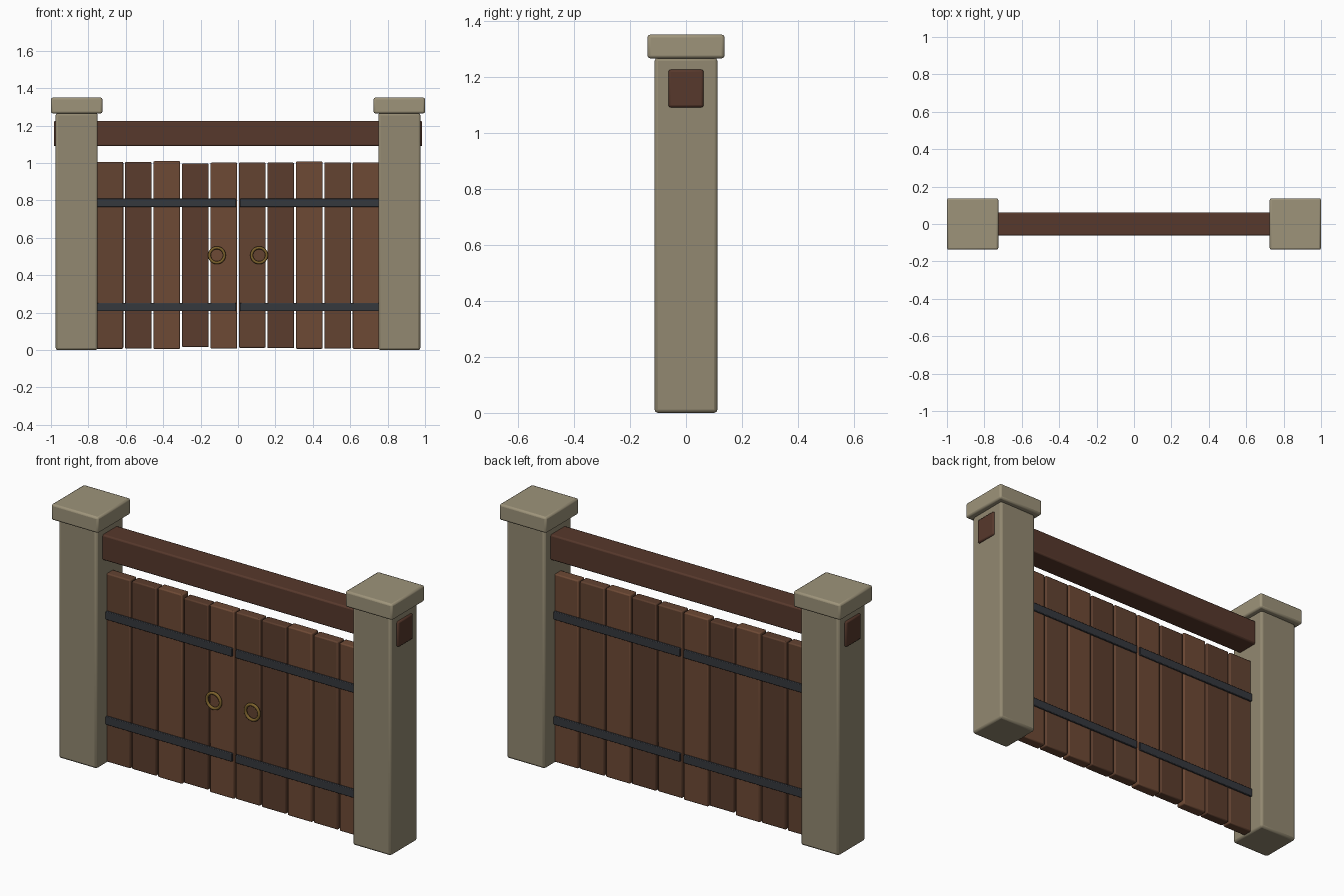
import bpy, math

if "Cube" in bpy.data.objects:
    bpy.data.objects.remove(bpy.data.objects["Cube"])


def material(name, rgb):
    m = bpy.data.materials.new(name)
    m.diffuse_color = (*rgb, 1)
    m.use_nodes = True
    m.node_tree.nodes["Principled BSDF"].inputs["Base Color"].default_value = m.diffuse_color
    return m


STONE = material("stone", (0.29, 0.25, 0.165))
CAP = material("cap_stone", (0.34, 0.295, 0.195))
BEAM = material("beam_wood", (0.095, 0.04, 0.025))
WOOD = [material("wood_dark", (0.105, 0.046, 0.026)),
        material("wood_mid", (0.125, 0.056, 0.031)),
        material("wood_light", (0.155, 0.067, 0.035))]
IRON = material("iron", (0.036, 0.04, 0.048))
BRASS = material("brass", (0.20, 0.12, 0.025))


def box(name, x, y, z, mat, bevel, segments=2):
    """Bevelled box from (min, max) ranges on each axis."""
    ranges = (x, y, z)
    bpy.ops.mesh.primitive_cube_add(size=1, location=[(a + b) / 2 for a, b in ranges])
    ob = bpy.context.object
    ob.name = name
    ob.scale = [b - a for a, b in ranges]
    bpy.ops.object.transform_apply(location=False, rotation=False, scale=True)
    mod = ob.modifiers.new("bevel", 'BEVEL')
    mod.width, mod.segments = bevel, segments
    ob.data.materials.append(mat)
    bpy.ops.object.shade_smooth_by_angle(angle=math.radians(30))
    return ob


def span(side, inner, outer):
    return tuple(sorted((side * inner, side * outer)))


# Lintel beam running through both posts
box("beam", (-0.985, 0.985), (-0.0625, 0.0625), (1.09, 1.225), BEAM, 0.008)

# Planks: bottom, top and wood tone, left to right
planks = [(0.007, 1.006, 1), (0.008, 1.005, 0), (0.006, 1.010, 2), (0.016, 0.997, 0),
          (0.008, 1.002, 2), (0.012, 1.003, 1), (0.010, 1.002, 0), (0.007, 1.008, 2),
          (0.008, 1.004, 1), (0.006, 1.003, 2)]
for i, (bottom, top, tone) in enumerate(planks):
    cx = (i - 4.5) * 0.1522
    box(f"plank_{i + 1}", (cx - 0.0715, cx + 0.0715), (-0.0275, 0.0275),
        (bottom, top), WOOD[tone], 0.006)

for side, label in ((-1, "left"), (1, "right")):
    # Stone posts and caps
    box(f"post_{label}", span(side, 0.75, 0.975), (-0.1125, 0.1125), (0, 1.267), STONE, 0.012)
    box(f"cap_{label}", span(side, 0.725, 1.0), (-0.1375, 0.1375), (1.265, 1.35), CAP, 0.01)

    # Iron straps on both faces of each leaf
    for z, level in ((0.23, "lower"), (0.787, "upper")):
        for face, face_name in ((-1, "front"), (1, "back")):
            box(f"strap_{label}_{level}_{face_name}", span(side, 0.01, 0.755),
                span(face, 0.024, 0.037), (z - 0.022, z + 0.022), IRON, 0.003)

    # Ring handle on the front
    bpy.ops.mesh.primitive_torus_add(
        major_radius=0.04, minor_radius=0.008, major_segments=32, minor_segments=10,
        location=(side * 0.113, -0.042, 0.507), rotation=(math.pi / 2, 0, 0))
    ring = bpy.context.object
    ring.name = f"ring_handle_{label}"
    ring.data.materials.append(BRASS)
    bpy.ops.object.shade_smooth()
